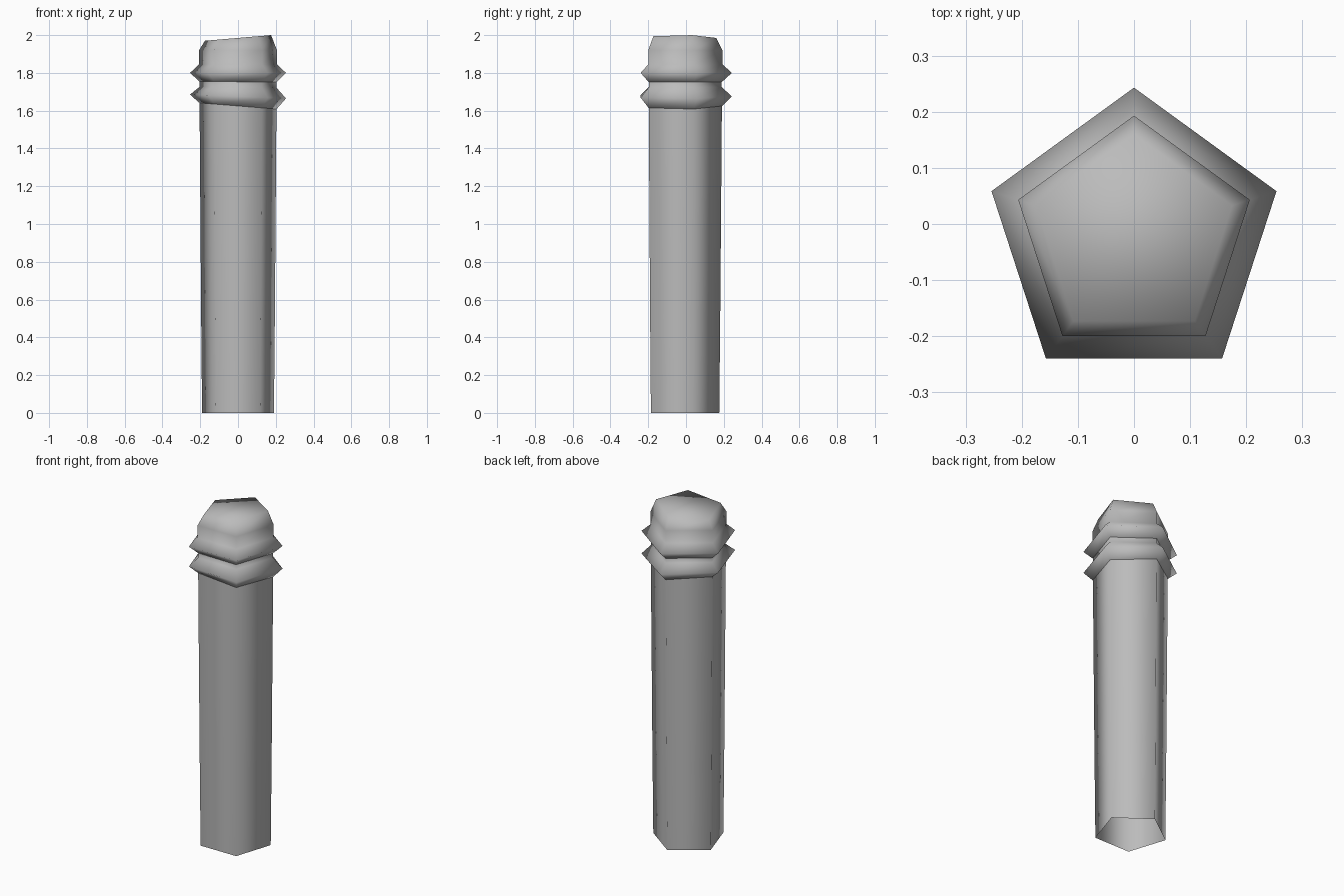
import bpy, math

cube = bpy.data.objects.get("Cube")
if cube:
    bpy.data.objects.remove(cube, do_unlink=True)

SIDES = 5
CENTRE_Y = -0.024

grey = bpy.data.materials.new("stone grey")
grey.use_nodes = True
grey.diffuse_color = (0.5, 0.5, 0.5, 1)
grey.node_tree.nodes["Principled BSDF"].inputs["Base Color"].default_value = (0.5, 0.5, 0.5, 1)


def pentagon_part(name, rings, cap_top=False):
    """Skin stacked pentagons; each ring is (radius, height, slope along x)."""
    verts, faces = [], []
    for radius, height, slope in rings:
        for i in range(SIDES):
            a = math.pi / 2 + i * math.tau / SIDES
            x = radius * math.cos(a)
            verts.append((x, CENTRE_Y + radius * math.sin(a), height + slope * x))
    for r in range(len(rings) - 1):
        for i in range(SIDES):
            j = (i + 1) % SIDES
            low, high = r * SIDES, (r + 1) * SIDES
            faces.append((low + i, low + j, high + j, high + i))
    if cap_top:
        faces.append(tuple(range(len(verts) - SIDES, len(verts))))
    mesh = bpy.data.meshes.new(name)
    mesh.from_pydata(verts, [], faces)
    mesh.materials.append(grey)
    mesh.shade_smooth()
    obj = bpy.data.objects.new(name, mesh)
    bpy.context.collection.objects.link(obj)
    return obj


# Slightly flared hollow shaft, open at the foot
pentagon_part("shaft", [(0.2, 0, 0), (0.205, 0.5, 0), (0.209, 1, 0),
                        (0.213, 1.5, 0), (0.214, 1.66, 0)])

# Lower collar, leaning a little to one side
pentagon_part("lower_collar", [(0.215, 1.625, -0.08), (0.267, 1.675, -0.04),
                               (0.213, 1.725, -0.01), (0.213, 1.77, 0)])

# Upper collar running into the shoulder and sloping top
pentagon_part("upper_collar_and_cap", [(0.215, 1.753, -0.01), (0.267, 1.8, 0),
                                       (0.217, 1.845, 0), (0.217, 1.92, 0),
                                       (0.184, 1.985, 0.085)], cap_top=True)
